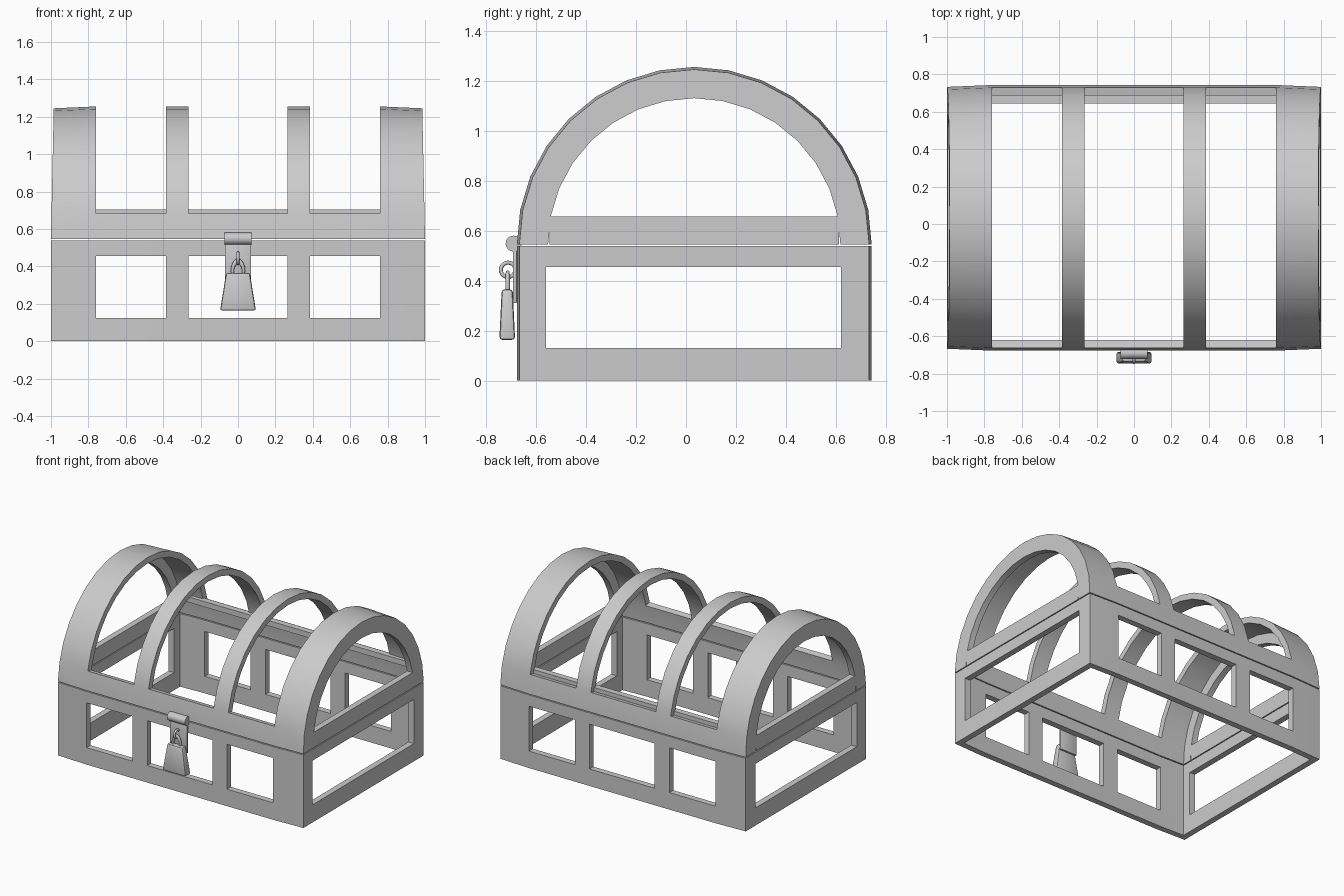
import bpy, bmesh, math
from mathutils import Vector

if "Cube" in bpy.data.objects:
    bpy.data.objects.remove(bpy.data.objects["Cube"])

gray = bpy.data.materials.new("plain gray")
gray.diffuse_color = (0.6, 0.6, 0.6, 1)
gray.use_nodes = True
gray.node_tree.nodes["Principled BSDF"].inputs["Base Color"].default_value = gray.diffuse_color
CY, Z0, R, T, N = 0.033, 0.545, 0.71, 0.045, 16
XS = [-1, -0.76, -0.385, -0.265, 0.265, 0.385, 0.76, 1]


def finish(ob, angle=30):
    ob.data.materials.clear()
    ob.data.materials.append(gray)
    bpy.ops.object.select_all(action='DESELECT')
    ob.select_set(True)
    bpy.context.view_layer.objects.active = ob
    bpy.ops.object.shade_smooth_by_angle(angle=math.radians(angle))
    return ob


def mesh_object(name, bm):
    bmesh.ops.recalc_face_normals(bm, faces=bm.faces)
    me = bpy.data.meshes.new(name)
    bm.to_mesh(me)
    bm.free()
    ob = bpy.data.objects.new(name, me)
    bpy.context.collection.objects.link(ob)
    return finish(ob)


def sheet(name, us, vs, is_hole, f):
    """Thick panel on a grid with cells left open; f(u, v, depth 0/1) -> point."""
    bm = bmesh.new()
    verts = {}

    def vert(i, j, d):
        if (i, j, d) not in verts:
            verts[i, j, d] = bm.verts.new(f(us[i], vs[j], d))
        return verts[i, j, d]

    cells = {(i, j) for i in range(len(us) - 1) for j in range(len(vs) - 1) if not is_hole(i, j)}
    for i, j in cells:
        ring = [(i, j), (i + 1, j), (i + 1, j + 1), (i, j + 1)]
        for d in (0, 1):
            bm.faces.new([vert(*p, d) for p in ring])
        for k, n in enumerate([(i, j - 1), (i + 1, j), (i, j + 1), (i - 1, j)]):
            if n not in cells:
                a, b = ring[k], ring[(k + 1) % 4]
                bm.faces.new([vert(*a, 0), vert(*b, 0), vert(*b, 1), vert(*a, 1)])
    return mesh_object(name, bm)


def box(name, lo, hi, top_scale=(1, 1), bevel=0.0):
    lo, hi = Vector(lo), Vector(hi)
    c, s = (lo + hi) / 2, hi - lo
    bm = bmesh.new()
    bmesh.ops.create_cube(bm, size=1)
    for v in bm.verts:
        k = top_scale if v.co.z > 0 else (1, 1)
        v.co = c + Vector((v.co.x * s.x * k[0], v.co.y * s.y * k[1], v.co.z * s.z))
    if bevel:
        bmesh.ops.bevel(bm, geom=bm.edges[:], offset=bevel, segments=2, affect='EDGES', profile=0.5)
    return mesh_object(name, bm)


def taper(x):
    return 0.01 * max(0, abs(x) - 0.76) / 0.24


def end_x(z):
    return 1 - 0.015 * max(0, z - Z0) / R


# base front and back walls, three openings each
for label, s in (("front", -1), ("back", 1)):
    sheet("base_%s_wall" % label, XS, [0, 0.125, 0.455, 0.538],
          lambda i, j: j == 1 and i in (1, 3, 5),
          lambda x, z, d: (x, CY + s * (R - taper(x) - T * d), z))

# base end walls with one opening, lid end frames
for label, s in (("left", -1), ("right", 1)):
    sheet("base_%s_wall" % label, [-0.64, -0.56, 0.62, 0.706], [0, 0.13, 0.455, 0.538],
          lambda i, j: i == 1 and j == 1,
          lambda y, z, d: (s * (1 - T * d), y, z))

    def arch(i, r, d):
        a = math.pi * i / N
        z = Z0 + r * math.sin(a)
        return (s * (end_x(z) - T * d), CY + r * math.cos(a), z)
    sheet("lid_%s_arch" % label, list(range(N + 1)), [0.585, 0.685], lambda i, j: False, arch)
    sheet("lid_%s_rail" % label, [CY - 0.58, CY + 0.58], [Z0, 0.657], lambda i, j: False,
          lambda y, z, d: (s * (end_x(z) - T * d), y, z))


# barrel lid shell with open bays between the ribs
def shell(x, i, d):
    a = math.pi * i / N
    r = R - taper(x) - T * d
    z = Z0 + r * math.sin(a)
    return (x * (end_x(z) if abs(x) == 1 else 1), CY + r * math.cos(a), z)


sheet("lid_shell", XS, list(range(N + 1)),
      lambda i, j: i in (1, 3, 5) and 1 <= j <= N - 2, shell)

# inner bar along the back of the lid
box("back_inner_bar", (-0.97, 0.645, 0.665), (0.97, 0.69, 0.705))

# clasp: hinge barrel and hanging plate
bpy.ops.mesh.primitive_cylinder_add(vertices=16, radius=0.032, depth=0.146,
                                    location=(0, -0.69, 0.548), rotation=(0, math.pi / 2, 0))
barrel = bpy.context.object
barrel.name = "clasp_barrel"
finish(barrel)
box("clasp_plate", (-0.07, -0.693, 0.31), (0.07, -0.677, 0.54), bevel=0.003)


# staple ring and padlock shackle
def ring(name, loc, rot, major, minor, scale=(1, 1, 1)):
    bpy.ops.mesh.primitive_torus_add(major_segments=20, minor_segments=8, major_radius=major,
                                     minor_radius=minor, location=loc, rotation=rot)
    ob = bpy.context.object
    ob.name = name
    ob.scale = scale
    finish(ob, 60)


ring("clasp_staple", (0, -0.712, 0.443), (0, math.pi / 2, 0), 0.029, 0.008)
ring("padlock_shackle", (0, -0.714, 0.375), (math.pi / 2, 0, 0), 0.03, 0.009, (1, 1.7, 1))

# padlock body, narrower at the top
box("padlock_body", (-0.096, -0.747, 0.163), (0.096, -0.684, 0.365), (0.66, 0.7), 0.012)
